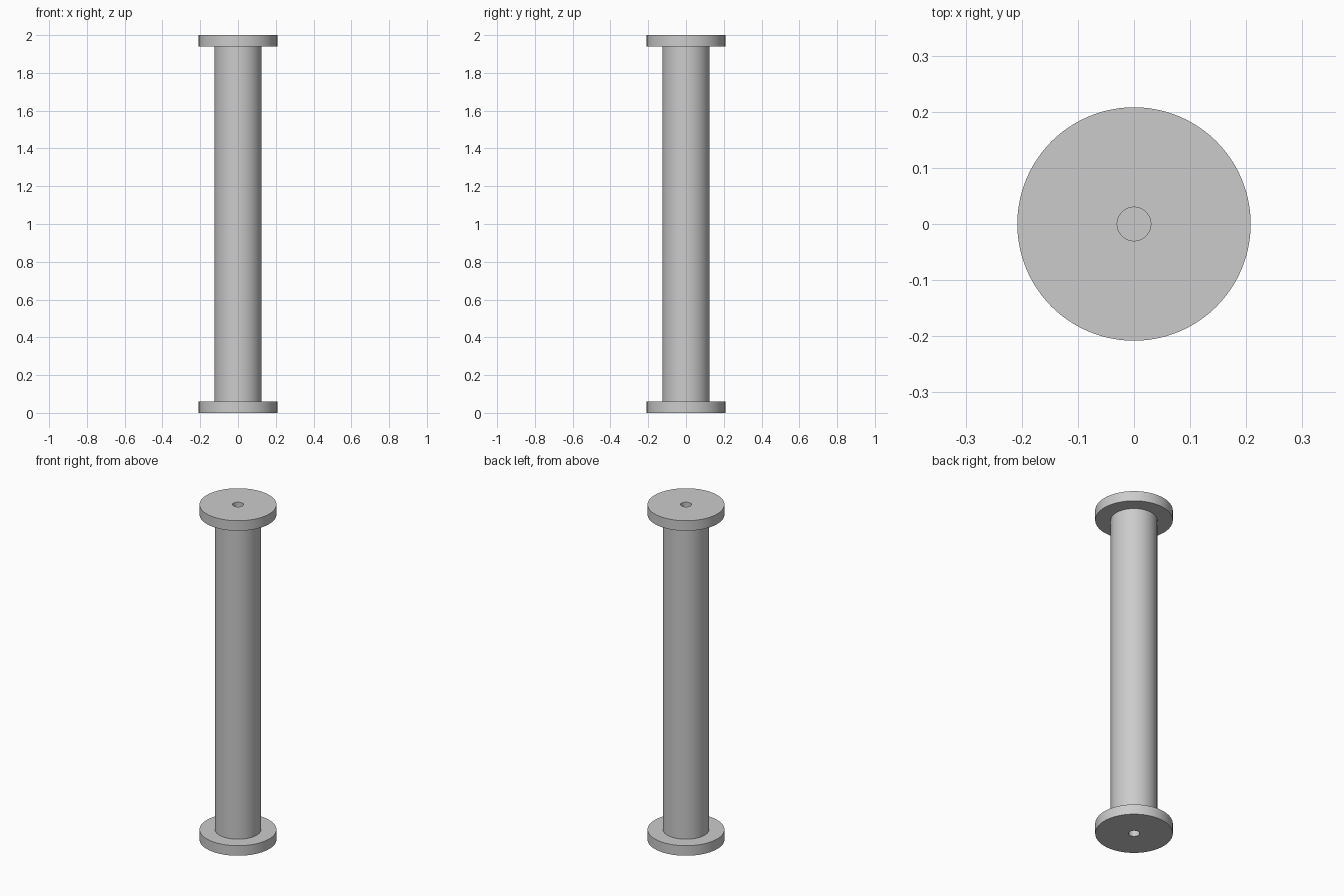
import bpy
import bmesh
import math

SEGMENTS = 96
HEIGHT = 2.0
FLANGE_R, FLANGE_T = 0.208, 0.06
SHAFT_R = 0.125
HOLE_R, HOLE_DEPTH = 0.03, 0.06

cube = bpy.data.objects.get("Cube")
if cube:
    bpy.data.objects.remove(cube, do_unlink=True)

grey = bpy.data.materials.new("plain_grey")
grey.use_nodes = True
color = (0.6, 0.6, 0.6, 1.0)
grey.diffuse_color = color
grey.node_tree.nodes["Principled BSDF"].inputs["Base Color"].default_value = color


def lathe(name, profile):
    """Spin a (radius, height) profile around the z axis into a closed solid."""
    bm = bmesh.new()
    verts = [bm.verts.new((r, 0, z)) for r, z in profile]
    edges = [bm.edges.new(pair) for pair in zip(verts, verts[1:])]
    bmesh.ops.spin(bm, geom=verts + edges, cent=(0, 0, 0), axis=(0, 0, 1),
                   angle=math.tau, steps=SEGMENTS, use_merge=True)
    bmesh.ops.remove_doubles(bm, verts=bm.verts, dist=1e-5)
    bmesh.ops.recalc_face_normals(bm, faces=bm.faces)
    mesh = bpy.data.meshes.new(name)
    bm.to_mesh(mesh)
    bm.free()
    mesh.materials.append(grey)
    obj = bpy.data.objects.new(name, mesh)
    bpy.context.collection.objects.link(obj)
    bpy.ops.object.select_all(action="DESELECT")
    obj.select_set(True)
    bpy.context.view_layer.objects.active = obj
    bpy.ops.object.shade_smooth_by_angle(angle=math.radians(30))
    return obj


# Lower half: blind centre hole, flange, then up to the shaft
lower = [(0, HOLE_DEPTH), (HOLE_R, HOLE_DEPTH), (HOLE_R, 0),
         (FLANGE_R, 0), (FLANGE_R, FLANGE_T), (SHAFT_R, FLANGE_T)]
# Upper half mirrors the lower one
upper = [(r, HEIGHT - z) for r, z in reversed(lower)]
lathe("flanged_shaft", lower + upper)
